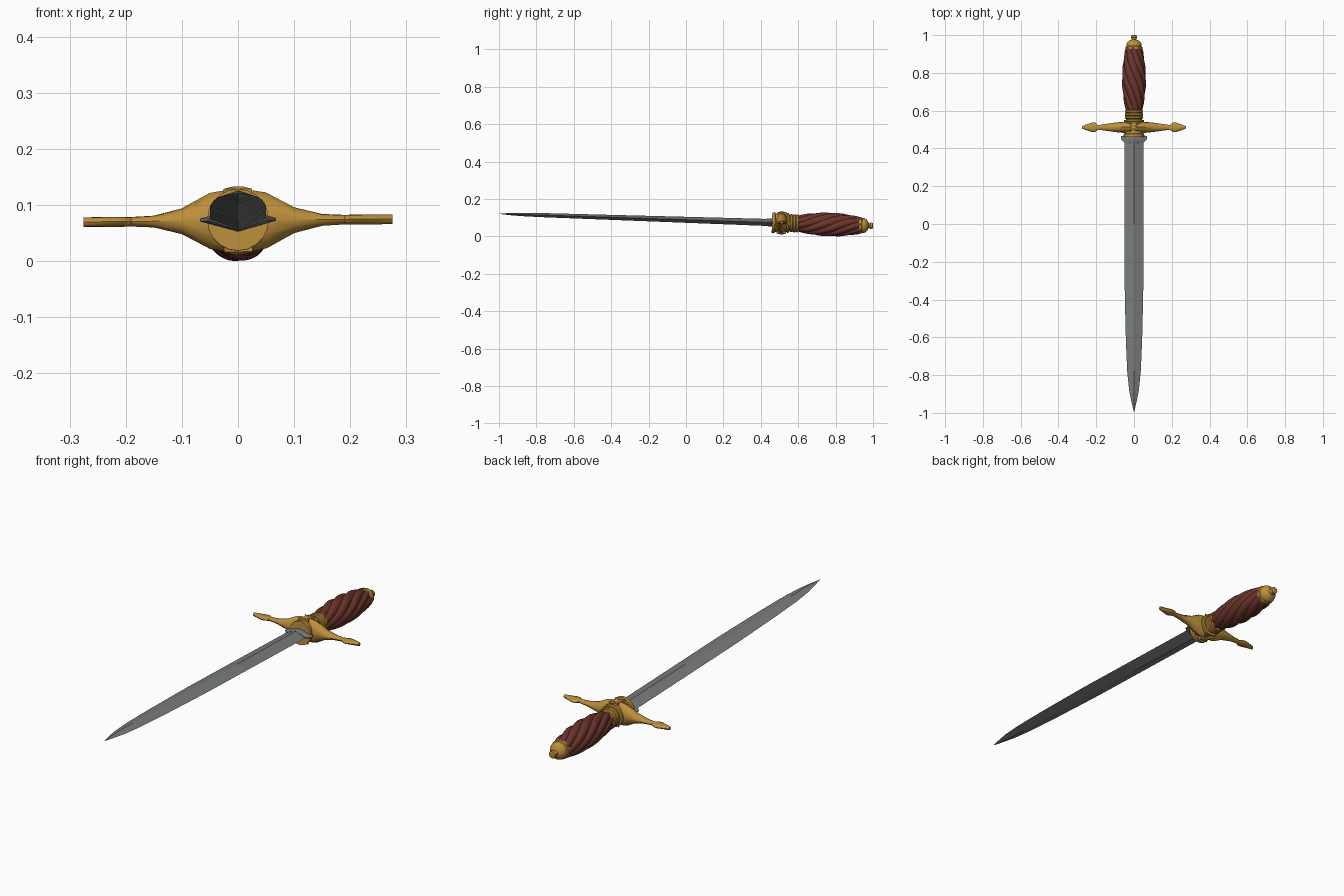
import bpy, bmesh, math
from mathutils import Matrix, Vector

if "Cube" in bpy.data.objects:
    bpy.data.objects.remove(bpy.data.objects["Cube"])

# The dagger is built straight along y, then tipped so the point rises
TILT = Matrix.Translation((0, 0, 0.0885)) @ Matrix.Rotation(-0.0325, 4, 'X') @ Matrix.Rotation(-0.01, 4, 'Y')


def material(name, col):
    m = bpy.data.materials.new(name)
    m.diffuse_color = (*col, 1)
    m.use_nodes = True
    m.node_tree.nodes["Principled BSDF"].inputs["Base Color"].default_value = m.diffuse_color
    return m


STEEL = material("steel", (0.19, 0.20, 0.20))
GOLD = material("gold", (0.50, 0.27, 0.045))
LEATHER = material("red_leather", (0.15, 0.035, 0.025))


def loft(name, rings, mat, smooth=None):
    """Skin closed rings of points and cap both ends."""
    bm = bmesh.new()
    vs = [[bm.verts.new(p) for p in r] for r in rings]
    n = len(vs[0])
    for a, b in zip(vs, vs[1:]):
        for i in range(n):
            bm.faces.new((a[i], a[(i + 1) % n], b[(i + 1) % n], b[i]))
    bm.faces.new(vs[0])
    bm.faces.new(vs[-1])
    bmesh.ops.remove_doubles(bm, verts=bm.verts, dist=1e-5)
    bmesh.ops.recalc_face_normals(bm, faces=bm.faces)
    me = bpy.data.meshes.new(name)
    bm.to_mesh(me)
    bm.free()
    me.transform(TILT)
    me.materials.append(mat)
    ob = bpy.data.objects.new(name, me)
    bpy.context.collection.objects.link(ob)
    if smooth:
        bpy.context.view_layer.objects.active = ob
        ob.select_set(True)
        bpy.ops.object.shade_smooth_by_angle(angle=math.radians(smooth))
        ob.select_set(False)
    return ob


def lathe(name, profile, mat, n=20):
    """Turn a (y, radius) profile about the y axis."""
    rings = [[(r * math.cos(t), y, r * math.sin(t)) for t in
              [2 * math.pi * i / n for i in range(n)]] for y, r in profile]
    return loft(name, rings, mat, 35)


# Blade: diamond section (y, half width, half thickness)
blade = [(0.46, 0.050, 0.019), (0.0, 0.050, 0.016), (-0.3, 0.050, 0.014), (-0.45, 0.047, 0.013),
         (-0.62, 0.043, 0.012), (-0.78, 0.036, 0.011), (-0.88, 0.026, 0.009), (-0.94, 0.014, 0.006),
         (-0.995, 0.001, 0.001)]
loft("blade", [[(w, y, 0), (0, y, h), (-w, y, 0), (0, y, -h)] for y, w, h in blade], STEEL)

# Flared blade shoulder against the guard
shoulder = [(0.465, 0.068, 0.021), (0.448, 0.068, 0.021), (0.43, 0.051, 0.0195)]
loft("blade_shoulder", [[(w, y, 0.002), (0, y, h), (-w, y, 0.002), (-w, y, -0.002), (0, y, -h), (w, y, -0.002)]
                        for y, w, h in shoulder], STEEL)

# Central guard block with raised lips
lathe("guard_core", [(0.46, 0.05), (0.46, 0.055), (0.475, 0.055), (0.478, 0.049), (0.538, 0.049),
                     (0.542, 0.053), (0.55, 0.053), (0.552, 0.043)], GOLD)

# Crossguard arms: elliptical section (x, half y, half z), spade-shaped ends
half = [(0, 0.031, 0.058), (0.05, 0.030, 0.050), (0.10, 0.025, 0.023), (0.15, 0.018, 0.0105),
        (0.19, 0.012, 0.0085), (0.205, 0.025, 0.0088), (0.22, 0.026, 0.009), (0.25, 0.016, 0.009),
        (0.275, 0.006, 0.0085)]
arms = [(-x, a, b) for x, a, b in reversed(half[1:])] + half
loft("crossguard", [[(x, 0.512 + a * math.cos(t), b * math.sin(t)) for t in
                     [math.pi * i / 6 for i in range(12)]] for x, a, b in arms], GOLD, 35)

# Four-pointed ornaments above and below the guard
for side, label in ((1, "top"), (-1, "bottom")):
    star = [(0.036 if i % 2 == 0 else 0.014, math.pi * i / 4 + math.pi / 4) for i in range(8)]
    loft("guard_ornament_" + label, [[(r * s * math.cos(t), 0.512 + r * s * math.sin(t), side * z) for r, t in star]
                                     for z, s in ((0.045, 1), (0.056, 1), (0.061, 0.3))], GOLD)

# Ringed collar behind the guard
lathe("collar", [(0.545, 0.043), (0.556, 0.043), (0.560, 0.048), (0.568, 0.048), (0.572, 0.043),
                 (0.576, 0.048), (0.584, 0.048), (0.588, 0.044), (0.592, 0.048), (0.600, 0.048), (0.604, 0.04)], GOLD)

# Twisted grip: scalloped section that turns along its length
LOBES, PER, STEPS = 8, 6, 28
grip = []
for k in range(STEPS + 1):
    u = k / STEPS
    base = 0.044 + 0.020 * math.sin(math.pi * u) ** 0.9
    ring = []
    for i in range(LOBES * PER):
        f = (i % PER) / PER
        r = base * (1 - 0.13 * (1 - math.sin(math.pi * f)))
        t = 2 * math.pi * i / (LOBES * PER) + 2.9 * u
        ring.append((r * math.cos(t), 0.598 + 0.338 * u, r * math.sin(t)))
    grip.append(ring)
loft("grip", grip, LEATHER, 35)

# Pommel cap and end button
lathe("pommel", [(0.926, 0.035), (0.926, 0.044), (0.938, 0.044), (0.942, 0.040), (0.950, 0.041), (0.962, 0.036),
                 (0.972, 0.025), (0.976, 0.014), (0.984, 0.013), (0.987, 0.017), (0.998, 0.016), (1.0, 0.010)], GOLD)
